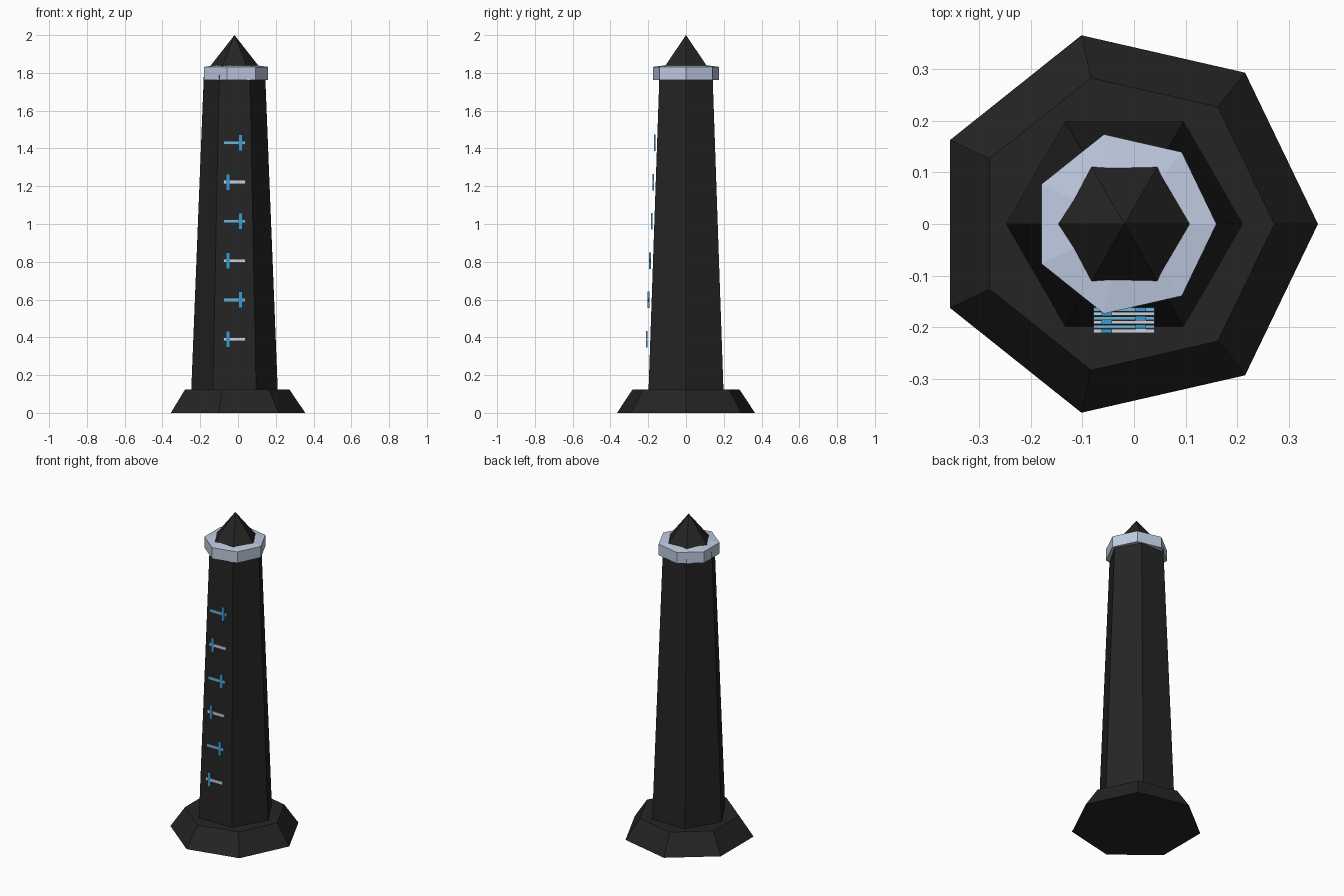
import bpy, bmesh
from math import cos, sin, tau

CX = -0.0185  # tower axis

cube = bpy.data.objects.get("Cube")
if cube:
    bpy.data.objects.remove(cube, do_unlink=True)


def material(name, rgb):
    m = bpy.data.materials.new(name)
    m.use_nodes = True
    m.diffuse_color = (*rgb, 1)
    m.node_tree.nodes["Principled BSDF"].inputs["Base Color"].default_value = (*rgb, 1)
    return m


stone = material("dark stone", (0.018, 0.018, 0.018))
trim = material("pale blue trim", (0.52, 0.60, 0.75))
silver = material("silver", (0.60, 0.63, 0.72))
sky = material("light blue", (0.16, 0.46, 0.68))
blue = material("blue", (0.045, 0.33, 0.64))


def finish(name, bm, mat):
    bmesh.ops.recalc_face_normals(bm, faces=bm.faces)
    mesh = bpy.data.meshes.new(name)
    bm.to_mesh(mesh)
    bm.free()
    mesh.materials.append(mat)
    obj = bpy.data.objects.new(name, mesh)
    bpy.context.collection.objects.link(obj)
    return obj


def tower_part(name, sides, profile, mat):
    """Lathe a (radius, z) profile with few sides; radius 0 makes a point."""
    bm = bmesh.new()
    rings = []
    for r, z in profile:
        count = sides if r > 0 else 1
        rings.append([bm.verts.new((CX + r * cos(tau * i / sides), r * sin(tau * i / sides), z))
                      for i in range(count)])
    for low, high in zip(rings, rings[1:]):
        for i in range(sides):
            j = (i + 1) % sides
            if len(high) == 1:
                bm.faces.new((low[i], low[j], high[0]))
            else:
                bm.faces.new((low[i], low[j], high[j], high[i]))
    for ring in (rings[0], rings[-1]):
        if len(ring) > 1:
            bm.faces.new(ring)
    return finish(name, bm, mat)


def box(name, center, size, mat):
    bm = bmesh.new()
    bmesh.ops.create_cube(bm, size=1)
    bmesh.ops.scale(bm, vec=size, verts=bm.verts)
    bmesh.ops.translate(bm, vec=center, verts=bm.verts)
    return finish(name, bm, mat)


# Tower body
tower_part("base", 7, [(0.3745, 0), (0.29, 0.125)], stone)
tower_part("shaft", 6, [(0.229, 0.12), (0.162, 1.80)], stone)
tower_part("crown_ring", 7, [(0.178, 1.762), (0.178, 1.832), (0, 1.855)], trim)
tower_part("roof", 6, [(0.133, 1.83), (0, 2.0)], stone)

# Cross-shaped slits climbing the front, alternating side and colour
for i in range(6):
    z = 0.39 + 0.208 * i
    y = -0.207 + 0.0083 * i
    odd = i % 2
    box(f"slit_bar_{i + 1}", (-0.019, y, z), (0.118, 0.007, 0.02), sky if odd else silver)
    box(f"slit_cross_{i + 1}", (0.013 if odd else -0.053, y, z), (0.02, 0.0085, 0.088), blue)
